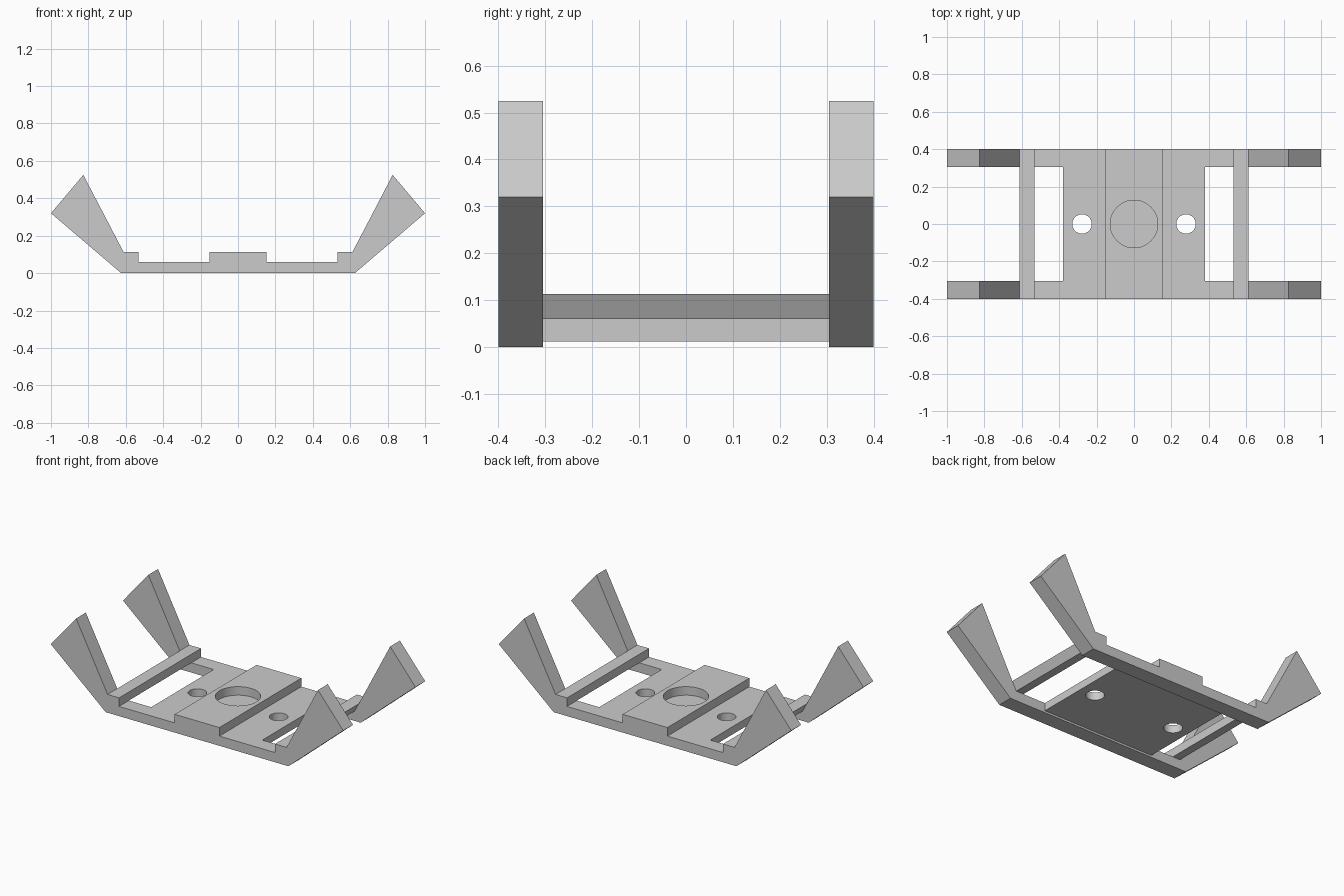
import bpy, bmesh, math

# Remove the default cube only
cube = bpy.data.objects.get("Cube")
if cube:
    bpy.data.objects.remove(cube, do_unlink=True)

grey = bpy.data.materials.new("plain grey")
grey.use_nodes = True
GREY = (0.6, 0.6, 0.6, 1)
grey.diffuse_color = GREY
grey.node_tree.nodes["Principled BSDF"].inputs["Base Color"].default_value = GREY

HALF_DEPTH, RAIL_IN = 0.40, 0.305   # outer and inner y of the side rails
DECK, RAISED, UNDER = 0.06, 0.113, 0.012   # heights
END, PAD = 0.38, 0.153   # half lengths of plate and raised pad


def extrude(name, profile, y0, y1):
    """Extrude an x-z profile along y."""
    bm = bmesh.new()
    face = bm.faces.new([bm.verts.new((x, y0, z)) for x, z in profile])
    res = bmesh.ops.extrude_face_region(bm, geom=[face])
    verts = [v for v in res["geom"] if isinstance(v, bmesh.types.BMVert)]
    bmesh.ops.translate(bm, verts=verts, vec=(0, y1 - y0, 0))
    bmesh.ops.recalc_face_normals(bm, faces=bm.faces[:])
    mesh = bpy.data.meshes.new(name)
    bm.to_mesh(mesh)
    bm.free()
    mesh.materials.append(grey)
    obj = bpy.data.objects.new(name, mesh)
    bpy.context.collection.objects.link(obj)
    return obj


def drill(target, x, radius, z0, z1):
    """Cut a round vertical hole."""
    bpy.ops.mesh.primitive_cylinder_add(
        vertices=64, radius=radius, depth=z1 - z0, location=(x, 0, (z0 + z1) / 2))
    cutter = bpy.context.object
    cutter.name = "hole_cutter"
    cutter.data.materials.append(grey)
    cutter.hide_render = True
    cutter.hide_viewport = True
    mod = target.modifiers.new("hole", "BOOLEAN")
    mod.operation, mod.solver, mod.object = "DIFFERENCE", "EXACT", cutter
    cutters.append(cutter)


cutters = []

# Side rails with a flared leg at each end
half = [(0.625, 0), (1, 0.32), (0.827, 0.525), (0.612, RAISED),
        (0.533, RAISED), (0.533, DECK), (PAD, DECK), (PAD, RAISED)]
rail = half + [(-x, z) for x, z in reversed(half)]
extrude("front_rail", rail, -HALF_DEPTH, -RAIL_IN)
extrude("back_rail", rail, RAIL_IN, HALF_DEPTH)

# Centre plate with raised pad, slightly recessed underneath
half = [(END, UNDER), (END, DECK), (PAD, DECK), (PAD, RAISED)]
plate = extrude("centre_plate", half + [(-x, z) for x, z in reversed(half)],
                -RAIL_IN, RAIL_IN)
drill(plate, 0, 0.127, DECK, 0.2)
for side in (-1, 1):
    drill(plate, side * 0.278, 0.052, -0.1, 0.2)

# Cross bars, their outer faces in line with the legs
bar = [(0.533, DECK), (0.584, DECK), (0.612, RAISED), (0.533, RAISED)]
for side, name in ((1, "left_cross_bar"), (-1, "right_cross_bar")):
    extrude(name, [(side * x, z) for x, z in bar], -RAIL_IN, RAIL_IN)

# Bake the holes and drop the cutters
bpy.context.view_layer.update()
baked = bpy.data.meshes.new_from_object(
    plate.evaluated_get(bpy.context.evaluated_depsgraph_get()))
plate.modifiers.clear()
plate.data = baked
for cutter in cutters:
    bpy.data.objects.remove(cutter, do_unlink=True)

# Smooth the round walls, keep the edges sharp
bpy.ops.object.select_all(action="DESELECT")
plate.select_set(True)
bpy.context.view_layer.objects.active = plate
bpy.ops.object.shade_smooth_by_angle(angle=math.radians(30))
